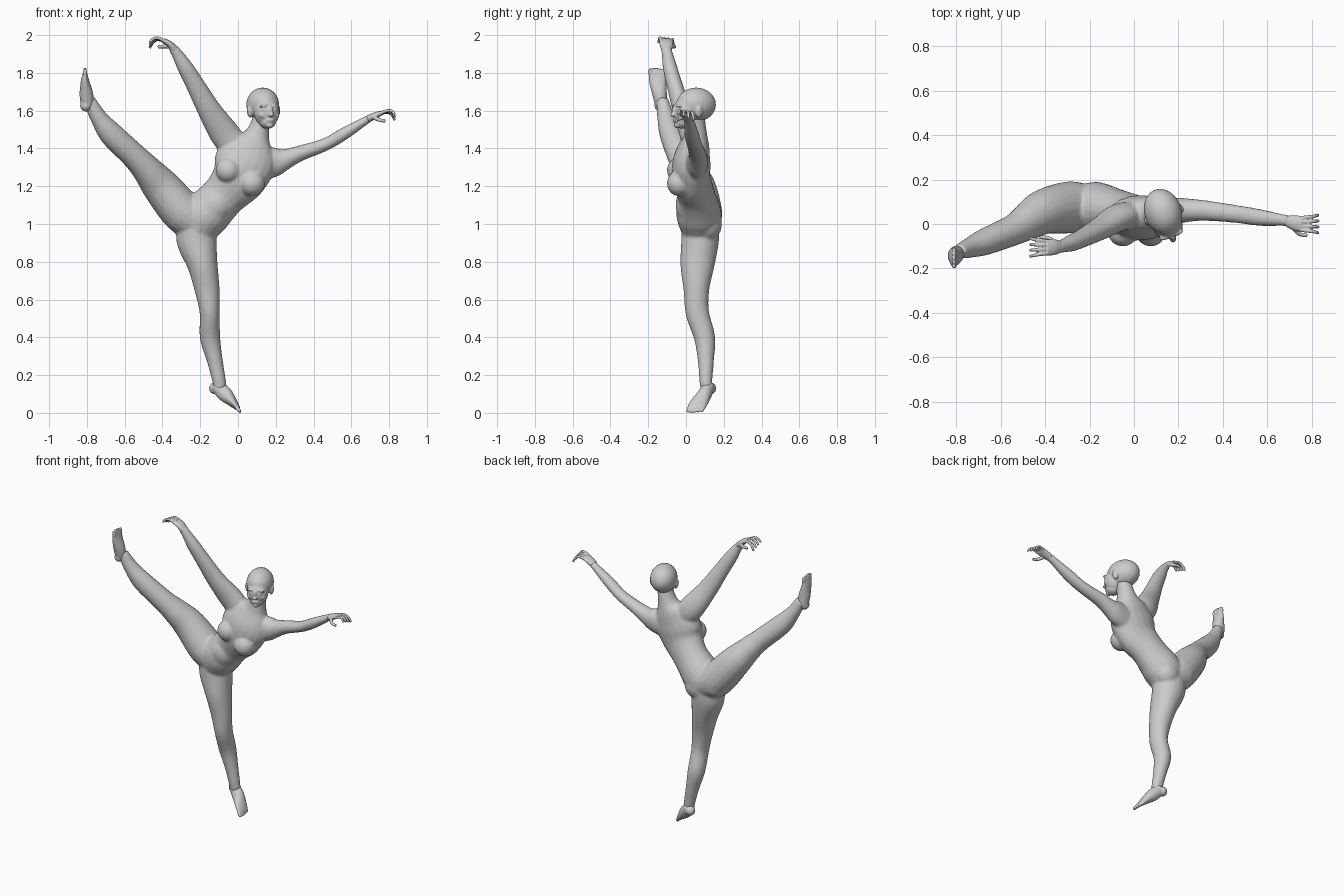
import bpy, bmesh, math
from mathutils import Vector, Matrix


def limb(bm, pts, steps=5, n=20):
    """Closed tube through (x, y, z, half width in xz plane, half depth toward y)."""
    p = [Vector(q) for q in pts]
    p = [p[0]] + p + [p[-1]]
    st = []
    for i in range(1, len(p) - 2):
        a, b, c, d = p[i - 1:i + 3]
        for k in range(steps):
            t = k / steps
            st.append(b + 0.5 * t * ((c - a) + t * ((2 * a - 5 * b + 4 * c - d)
                                                    + t * (3 * b - 3 * c + d - a))))
    st.append(p[-1])
    cen = [Vector(s[:3]) for s in st]
    rings = []
    for i, s in enumerate(st):
        tan = (cen[min(i + 1, len(st) - 1)] - cen[max(i - 1, 0)]).normalized()
        dep = Vector((0, 1, 0))
        dep = (dep - tan * dep.dot(tan)).normalized()
        wid = tan.cross(dep)
        rings.append([bm.verts.new(cen[i] + wid * s[3] * math.cos(2 * math.pi * j / n)
                                   + dep * s[4] * math.sin(2 * math.pi * j / n)) for j in range(n)])
    for r, q in zip(rings, rings[1:]):
        for j in range(n):
            bm.faces.new((r[j], r[(j + 1) % n], q[(j + 1) % n], q[j]))
    bm.faces.new(rings[0][::-1])
    bm.faces.new(rings[-1])


def blob(bm, loc, rad, rot=0):
    m = Matrix.Translation(loc) @ Matrix.Rotation(rot, 4, 'Y') @ Matrix.Diagonal((*rad, 1))
    bmesh.ops.create_uvsphere(bm, u_segments=24, v_segments=16, radius=1, matrix=m)


def finish(bm, name, voxel, smooth):
    bmesh.ops.recalc_face_normals(bm, faces=bm.faces)
    me = bpy.data.meshes.new(name)
    bm.to_mesh(me)
    bm.free()
    ob = bpy.data.objects.new(name, me)
    bpy.context.collection.objects.link(ob)
    r = ob.modifiers.new("skin", 'REMESH')
    r.mode, r.voxel_size, r.use_smooth_shade = 'VOXEL', voxel, True
    s = ob.modifiers.new("smooth", 'SMOOTH')
    s.factor, s.iterations = 0.5, smooth
    return ob


# torso and neck
bm = bmesh.new()
limb(bm, [(-.225, .08, .93, .09, .09), (-.175, .07, 1.04, .125, .12), (-.075, .055, 1.15, .118, .1),
          (0, .03, 1.24, .145, .1), (.04, .03, 1.33, .162, .1), (.075, .045, 1.41, .13, .08),
          (.097, .05, 1.46, .075, .065), (.115, .05, 1.52, .052, .055), (.135, .045, 1.6, .048, .052)])
# breasts, belly and buttocks
blob(bm, (-.05, -.035, 1.285), (.068, .066, .068))
blob(bm, (.075, -.035, 1.215), (.068, .066, .068))
blob(bm, (-.12, .02, 1.1), (.09, .075, .1), .5)
blob(bm, (-.17, .115, 1.0), (.085, .075, .09))
blob(bm, (-.29, .1, 1.04), (.09, .09, .09))
# standing leg
limb(bm, [(-.22, .075, 1.02, .09, .1), (-.22, .075, .92, .107, .1), (-.187, .06, .78, .08, .09),
          (-.163, .055, .65, .066, .068), (-.15, .06, .53, .053, .062), (-.148, .098, .4, .054, .056),
          (-.123, .105, .28, .042, .043), (-.1, .105, .17, .036, .034), (-.095, .108, .13, .034, .032)])
# raised leg
limb(bm, [(-.2, .075, 1.0, .1, .1), (-.29, .075, 1.06, .112, .117), (-.405, .055, 1.195, .1, .102),
          (-.48, .01, 1.285, .08, .085), (-.545, -.028, 1.355, .069, .07), (-.67, -.08, 1.475, .064, .06),
          (-.735, -.105, 1.56, .046, .047), (-.775, -.12, 1.63, .037, .036), (-.79, -.125, 1.655, .035, .033)])
# raised arm
limb(bm, [(.01, .04, 1.38, .07, .06), (-.065, .03, 1.47, .08, .062), (-.15, -.02, 1.6, .063, .05),
          (-.225, -.06, 1.735, .05, .042), (-.28, -.085, 1.83, .042, .038), (-.325, -.1, 1.905, .029, .029),
          (-.345, -.103, 1.93, .026, .03)])
# side arm
limb(bm, [(.1, .05, 1.31, .09, .06), (.2, .06, 1.33, .077, .058), (.25, .062, 1.343, .056, .052),
          (.325, .06, 1.373, .042, .046), (.46, .045, 1.42, .034, .04), (.56, .03, 1.477, .033, .038),
          (.675, .017, 1.547, .022, .026), (.7, .012, 1.56, .02, .028)])
finish(bm, "body", .008, 5)

# feet: one on tiptoe, one flexed upward
feet = {
    "standing_foot": ((-.122, .128, .13), [
        (-.115, .12, .145, .034, .034), (-.07, .1, .1, .04, .037), (-.03, .072, .058, .026, .045),
        (-.004, .053, .028, .014, .046), (.002, .05, .018, .01, .042)]),
    "raised_foot": ((-.805, -.135, 1.627), [
        (-.798, -.13, 1.63, .034, .033), (-.803, -.14, 1.69, .036, .039), (-.81, -.15, 1.755, .023, .045),
        (-.81, -.153, 1.79, .014, .045), (-.81, -.153, 1.805, .01, .04)])}
for name, (heel, path) in feet.items():
    bm = bmesh.new()
    limb(bm, path)
    blob(bm, heel, (.031, .032, .031))
    end = Vector(path[-1][:3])
    way = (end - Vector(path[-3][:3])).normalized()
    for k in range(5):
        off = Vector((0, (k - 2) * .018, 0))
        tip = end + off + way * (.022 - abs(k - 1.5) * .003)
        limb(bm, [(*(end + off - way * .015), .011, .01), (*(end + off), .011, .01),
                  (*tip, .007, .007)], 3, 10)
    finish(bm, name, .004, 2)

# hands: palm, then bent fingers fanned along y
hands = {
    "raised_hand": ([(-.335, -.102, 1.92, .024, .028), (-.36, -.104, 1.95, .018, .036),
                     (-.395, -.106, 1.972, .013, .037)],
                    [(-.385, 1.966), (-.425, 1.985), (-.45, 1.98), (-.468, 1.96)], -.105,
                    [(-.36, -.08, 1.94), (-.39, -.062, 1.94), (-.425, -.06, 1.938)]),
    "side_hand": ([(.69, .013, 1.557, .02, .026), (.725, .005, 1.573, .018, .034),
                   (.76, 0, 1.588, .013, .036)],
                  [(.75, 1.584), (.79, 1.6), (.815, 1.597), (.83, 1.578)], 0,
                  [(.72, -.02, 1.565), (.745, -.045, 1.552), (.78, -.052, 1.545)])}
for name, (palm, bend, mid, thumb) in hands.items():
    bm = bmesh.new()
    limb(bm, palm)
    for k in range(4):
        u = k - 1.5
        drop = (0, .35, .8, 1.2)
        limb(bm, [(x, mid + u * (.018 + .003 * i), z - drop[i] * .008 * k, .0095 - .0008 * i, .0095 - .0008 * i)
                  for i, (x, z) in enumerate(bend)], 4, 10)
    limb(bm, [(*q, .012 - .0015 * i, .011 - .0015 * i) for i, q in enumerate(thumb)], 4, 10)
    finish(bm, name, .0035, 2)

# head turned toward the side arm: skull, face, jaw, brow, nose, lips, eyes and ears
bm = bmesh.new()
blob(bm, (0, .018, .04), (.084, .107, .09))
blob(bm, (0, -.045, .0), (.068, .062, .078))
blob(bm, (0, -.055, -.05), (.045, .048, .038))
blob(bm, (0, -.088, -.068), (.02, .018, .017))
blob(bm, (0, -.105, .005), (.01, .014, .03))
blob(bm, (0, -.113, -.014), (.015, .014, .011))
blob(bm, (0, -.098, -.042), (.024, .012, .006))
blob(bm, (0, -.096, -.051), (.02, .012, .006))
for s in (-1, 1):
    blob(bm, (s * .03, -.09, .034), (.028, .014, .008), s * .15)
    blob(bm, (s * .03, -.089, .015), (.015, .013, .008))
    blob(bm, (s * .035, -.075, -.015), (.024, .022, .022))
    blob(bm, (s * .08, .005, .0), (.011, .02, .031), s * .2)
head = finish(bm, "head", .0045, 3)
head.location = (.137, .037, 1.592)
head.rotation_euler = (0, 0, math.radians(20))
